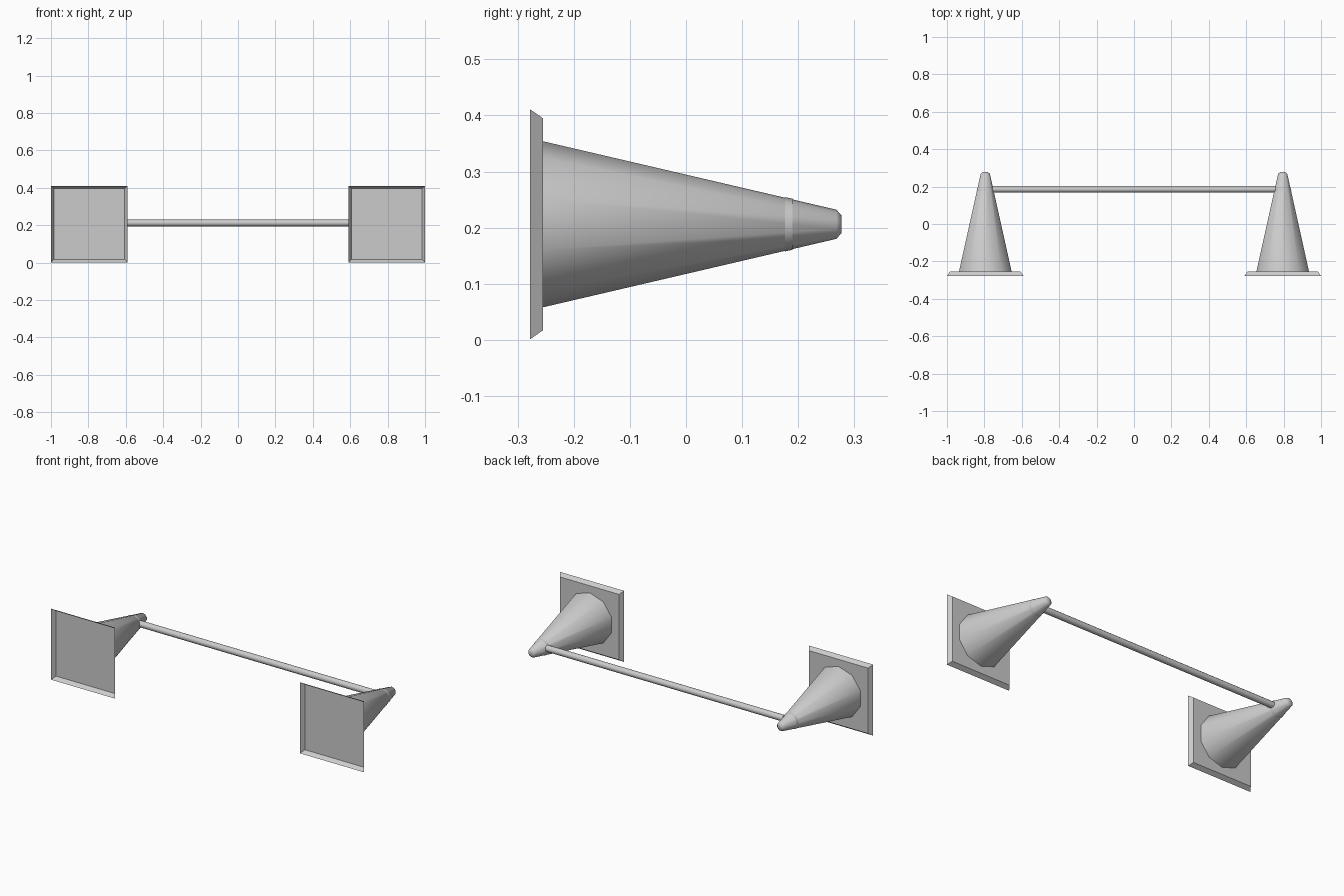
import bpy
import bmesh
from math import pi
from mathutils import Matrix

cube = bpy.data.objects.get("Cube")
if cube:
    bpy.data.objects.remove(cube, do_unlink=True)

grey = bpy.data.materials.new("light_grey")
grey.use_nodes = True
grey.diffuse_color = (0.6, 0.6, 0.6, 1)
grey.node_tree.nodes["Principled BSDF"].inputs["Base Color"].default_value = (0.6, 0.6, 0.6, 1)

CENTRE_Z = 0.206
CONE_X = 0.795


def loft(name, rings, sides, matrix, turn=0.0, cap_start=False, cap_end=True, smooth=None):
    """Join regular polygon rings, given as (height, radius), along local z."""
    bm = bmesh.new()
    loops = []
    for height, radius in rings:
        loop = []
        for i in range(sides):
            spin = Matrix.Rotation(turn + 2 * pi * i / sides, 3, "Z")
            point = spin.col[0] * radius
            point.z = height
            loop.append(bm.verts.new(point))
        loops.append(loop)
    for low, high in zip(loops, loops[1:]):
        for i in range(sides):
            j = (i + 1) % sides
            bm.faces.new((low[i], low[j], high[j], high[i]))
    if cap_start:
        bm.faces.new(loops[0][::-1])
    if cap_end:
        bm.faces.new(loops[-1])
    mesh = bpy.data.meshes.new(name)
    bm.to_mesh(mesh)
    bm.free()
    mesh.materials.append(grey)
    obj = bpy.data.objects.new(name, mesh)
    bpy.context.collection.objects.link(obj)
    obj.matrix_world = matrix
    if smooth:
        bpy.ops.object.select_all(action="DESELECT")
        obj.select_set(True)
        bpy.context.view_layer.objects.active = obj
        bpy.ops.object.shade_smooth_by_angle(angle=smooth)
    return obj


for side, x in (("left", CONE_X), ("right", -CONE_X)):
    # local z runs towards the back
    lying = Matrix.Translation((x, 0, CENTRE_Z)) @ Matrix.Rotation(-pi / 2, 4, "X")
    # square foot, hollow and open at the front
    root2 = 2 ** 0.5
    loft(side + "_foot", [(-0.278, 0.205 * root2), (-0.255, 0.189 * root2)], 4, lying, turn=pi / 4)
    # tapered cone with a chamfered tip
    loft(side + "_cone", [(-0.255, 0.148), (0.268, 0.026), (0.277, 0.016)], 10, lying,
         turn=pi / 2, smooth=pi / 4)
    # thin collar where the bar meets the cone
    loft(side + "_collar", [(0.176, 0.0485), (0.19, 0.0455)], 10, lying,
         turn=pi / 2, cap_end=False, smooth=pi / 4)

# cross bar between the cones
across = Matrix.Translation((0, 0.186, 0.212)) @ Matrix.Rotation(pi / 2, 4, "Y")
loft("cross_bar", [(-0.757, 0.018), (0.757, 0.018)], 12, across, cap_start=True, smooth=pi / 4)
